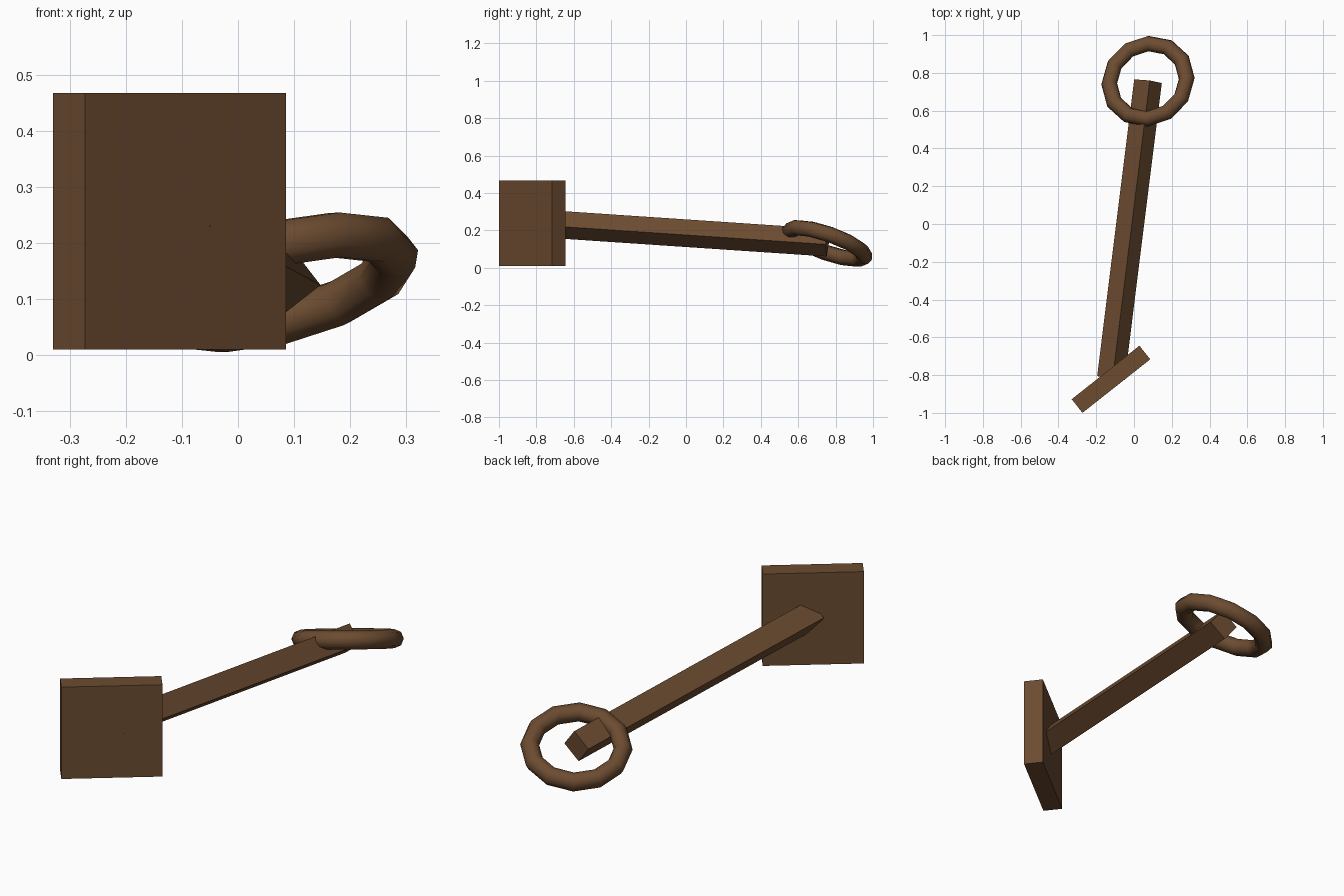
import bpy
from math import radians, cos, sin
from mathutils import Matrix, Vector

if "Cube" in bpy.data.objects:
    bpy.data.objects.remove(bpy.data.objects["Cube"])

wood = bpy.data.materials.new("dark brown")
wood.diffuse_color = (0.15, 0.071, 0.03, 1)
wood.use_nodes = True
wood.node_tree.nodes["Principled BSDF"].inputs["Base Color"].default_value = wood.diffuse_color


def place(obj, name, x_axis, z_axis, centre):
    """Orient the object by its local x and z axes, then name and colour it."""
    z = z_axis.normalized()
    x = (x_axis - z * x_axis.dot(z)).normalized()
    rot = Matrix((x, z.cross(x), z)).transposed().to_4x4()
    obj.data.transform(Matrix.Translation(centre) @ rot)
    obj.name = obj.data.name = name
    obj.data.materials.append(wood)


def box(name, size, x_axis, z_axis, centre):
    bpy.ops.mesh.primitive_cube_add(size=1)
    obj = bpy.context.object
    obj.data.transform(Matrix.Diagonal((*size, 1)))
    place(obj, name, x_axis, z_axis, centre)


up = Vector((0, 0, 1))
start = Vector((-0.122, -0.815, 0.2395))
end = Vector((0.074, 0.756, 0.134))

# square end plate, turned about the vertical
yaw = radians(38.3)
box("end_plate", (0.457, 0.092, 0.457), Vector((cos(yaw), sin(yaw), 0)), up,
    Vector((-0.122, -0.822, 0.239)))

# square shaft, rolled about its own length
axis = (end - start).normalized()
side = axis.cross(up).normalized()
roll = radians(38.2)
box("shaft", (0.105, 0.105, (end - start).length),
    side * cos(roll) + side.cross(axis) * sin(roll), axis, (start + end) / 2)

# tilted ring around the far end of the shaft
bpy.ops.mesh.primitive_torus_add(major_segments=12, minor_segments=8,
                                 major_radius=0.211, minor_radius=0.043)
ring = bpy.context.object
place(ring, "ring", Vector((0.971, 0.068, 0.226)),
      Vector((-0.235, 0.325, 0.916)), Vector((0.074, 0.756, 0.13)))
bpy.ops.object.shade_smooth()
